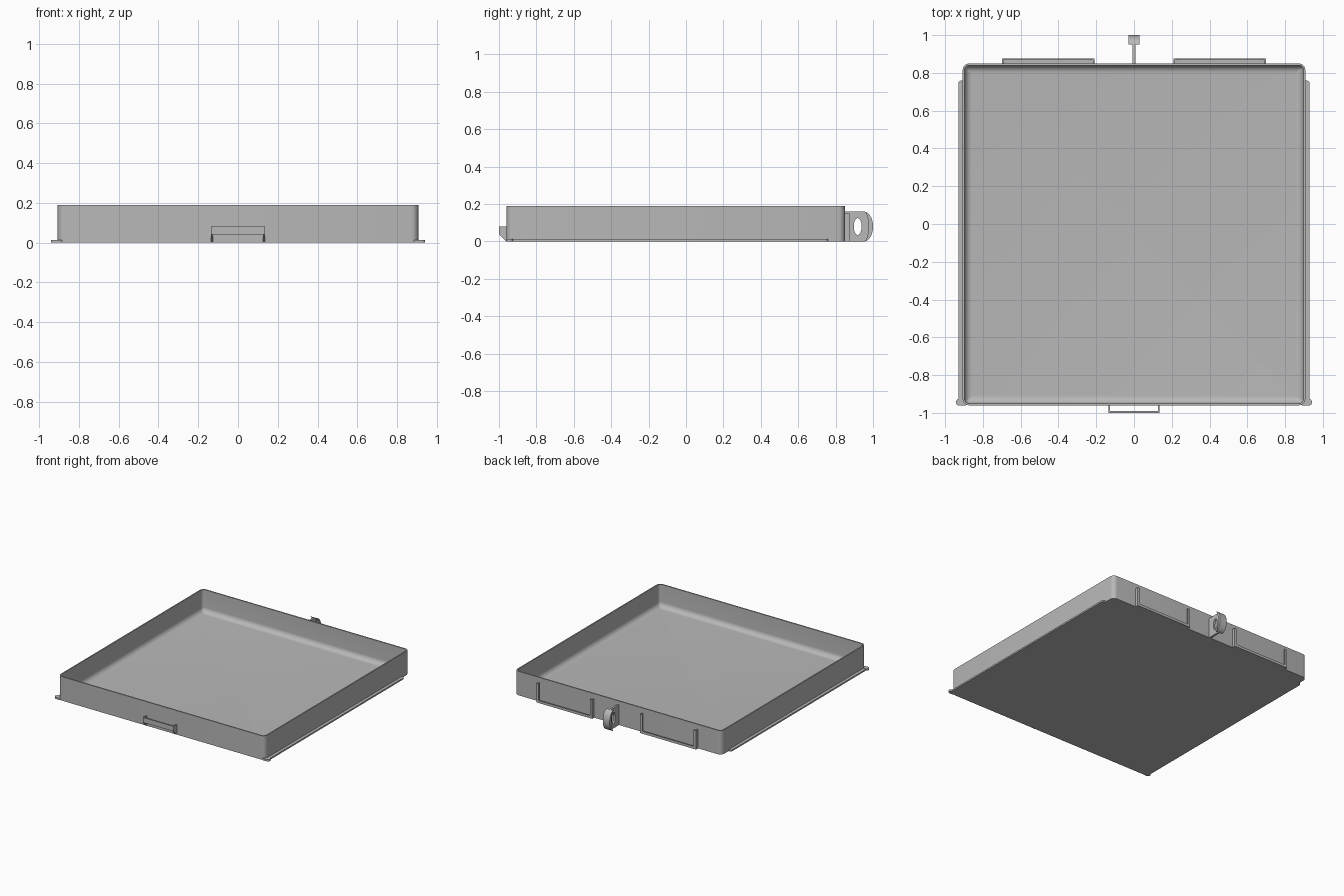
import bpy, bmesh
from math import sin, cos, pi, radians

if "Cube" in bpy.data.objects:
    bpy.data.objects.remove(bpy.data.objects["Cube"])

grey = bpy.data.materials.new("plain grey")
grey.use_nodes = True
grey.diffuse_color = (0.48, 0.48, 0.48, 1)
grey.node_tree.nodes["Principled BSDF"].inputs["Base Color"].default_value = (0.48, 0.48, 0.48, 1)


def add_object(name, mesh, smooth=False):
    ob = bpy.data.objects.new(name, mesh)
    bpy.context.collection.objects.link(ob)
    mesh.materials.clear()
    mesh.materials.append(grey)
    if smooth:
        bpy.ops.object.select_all(action="DESELECT")
        ob.select_set(True)
        bpy.context.view_layer.objects.active = ob
        bpy.ops.object.shade_smooth_by_angle(angle=radians(35))
    return ob


def box(name, x0, x1, y0, y1, z0, z1):
    bm = bmesh.new()
    bmesh.ops.create_cube(bm, size=1)
    for v in bm.verts:
        v.co.x = x1 if v.co.x > 0 else x0
        v.co.y = y1 if v.co.y > 0 else y0
        v.co.z = z1 if v.co.z > 0 else z0
    mesh = bpy.data.meshes.new(name)
    bm.to_mesh(mesh)
    bm.free()
    return add_object(name, mesh)


def rounded(x0, x1, y0, y1, r, steps=6):
    """Outline of a rectangle with rounded corners."""
    corners = [(x1 - r, y1 - r), (x0 + r, y1 - r), (x0 + r, y0 + r), (x1 - r, y0 + r)]
    return [(cx + r * cos((k + i / steps) * pi / 2), cy + r * sin((k + i / steps) * pi / 2))
            for k, (cx, cy) in enumerate(corners) for i in range(steps + 1)]


def loft(name, rings):
    """Skin a stack of (outline, z) rings and cap both ends."""
    bm = bmesh.new()
    loops = [[bm.verts.new((x, y, z)) for x, y in pts] for pts, z in rings]
    for a, b in zip(loops, loops[1:]):
        for i in range(len(a)):
            j = (i + 1) % len(a)
            bm.faces.new((a[i], a[j], b[j], b[i]))
    bm.faces.new(loops[0][::-1])
    bm.faces.new(loops[-1])
    mesh = bpy.data.meshes.new(name)
    bm.to_mesh(mesh)
    bm.free()
    return add_object(name, mesh, True)


def side_plate(name, outlines, x, half):
    """Flat plate drawn in y and z, holes allowed, extruded along x."""
    curve = bpy.data.curves.new(name, "CURVE")
    curve.dimensions = "2D"
    curve.fill_mode = "BOTH"
    curve.extrude = half
    for pts in outlines:
        sp = curve.splines.new("POLY")
        sp.points.add(len(pts) - 1)
        for p, (y, z) in zip(sp.points, pts):
            p.co = (y, z, 0, 1)
        sp.use_cyclic_u = True
    temp = bpy.data.objects.new(name + "_curve", curve)
    bpy.context.collection.objects.link(temp)
    bpy.context.view_layer.update()
    mesh = bpy.data.meshes.new_from_object(temp.evaluated_get(bpy.context.evaluated_depsgraph_get()))
    bpy.data.objects.remove(temp)
    ob = add_object(name, mesh, True)
    ob.rotation_euler = (pi / 2, 0, pi / 2)
    ob.location.x = x
    return ob


# Tray: outer wall, thin rim, inner wall, filleted floor
W, F, B, H = 0.907, -0.96, 0.85, 0.19
R, T, FLOOR, FIL = 0.035, 0.01, 0.012, 0.04


def tray_ring(d):
    return rounded(-W + d, W - d, F + d, B - d, max(R - d, 0.004))


rings = [(tray_ring(0), 0), (tray_ring(0), H), (tray_ring(T), H)]
for i in range(9):
    a = i / 8 * pi / 2
    rings.append((tray_ring(T + FIL * (1 - cos(a))), FLOOR + FIL * (1 - sin(a))))
loft("tray", rings)

# Side runners with rounded stops at the front
for side, s in (("left", 1), ("right", -1)):
    x0, x1 = sorted((s * 0.88, s * 0.93))
    pts = rounded(x0, x1, -0.95, 0.76, 0.018)
    loft(side + "_runner", [(pts, 0), (pts, 0.012)])
    x0, x1 = sorted((s * 0.88, s * 0.942))
    pts = rounded(x0, x1, -0.962, -0.925, 0.018)
    loft(side + "_runner_stop", [(pts, 0), (pts, 0.014)])

# Front pull handle, open at top and bottom
box("handle_front", -0.135, 0.135, -1.0, -0.991, 0.04, 0.08)
for side, s in (("left", 1), ("right", -1)):
    side_plate(side + "_handle_arm",
               [[(-0.955, 0), (-0.962, 0), (-1.0, 0.04), (-1.0, 0.08), (-0.955, 0.08)]],
               s * 0.131, 0.004)

# Two label holders on the back: shelf, uprights and retaining lips
for side, s in (("left", 1), ("right", -1)):
    def holder(part, a, b, *rest):
        lo, hi = sorted((s * a, s * b))
        box(side + "_holder_" + part, lo, hi, *rest)
    holder("shelf", 0.21, 0.70, 0.845, 0.875, 0, 0.008)
    holder("bottom_lip", 0.21, 0.70, 0.867, 0.875, 0, 0.02)
    for part, a, b, c in (("inner", 0.21, 0.218, 0.23), ("outer", 0.70, 0.692, 0.68)):
        holder(part + "_upright", a, b, 0.845, 0.875, 0, 0.15)
        holder(part + "_lip", a, c, 0.867, 0.875, 0, 0.15)


# Rear lug: thin web with an eye, and a wide crescent rim
def arc(rx, n=20):
    return [(0.95 + rx * cos(pi / 2 - pi * i / n), 0.08 + 0.08 * sin(pi / 2 - pi * i / n))
            for i in range(n + 1)]


eye = [(0.918 + 0.021 * cos(2 * pi * i / 24), 0.08 + 0.045 * sin(2 * pi * i / 24))
       for i in range(24)]
side_plate("lug_web", [[(0.845, 0), (0.845, 0.16)] + arc(0.035), eye], 0, 0.008)
side_plate("lug_rim", [arc(0.05) + arc(0.026)[-2:0:-1]], 0, 0.03)
